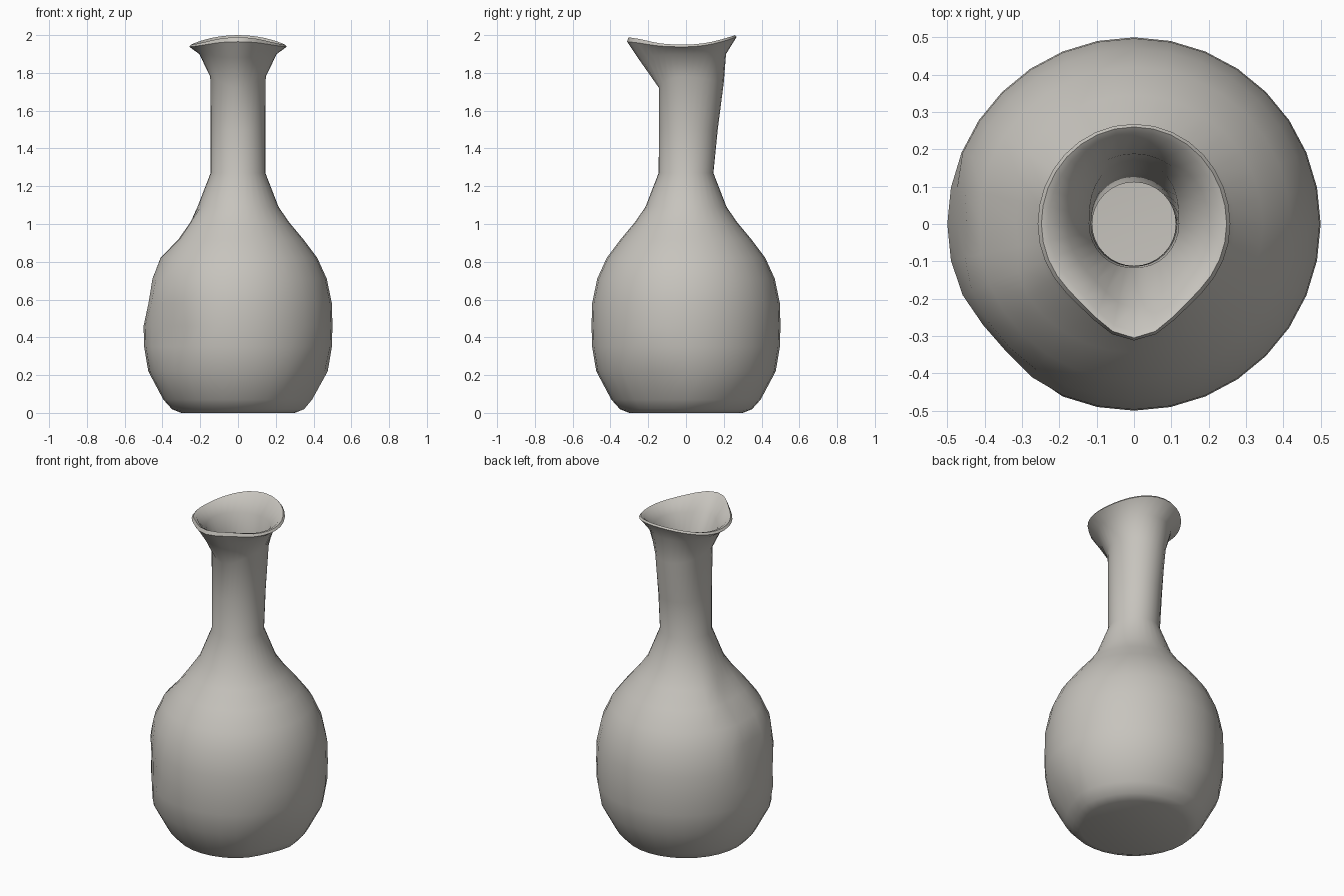
import bpy, bmesh, math
from mathutils import Vector

cube = bpy.data.objects.get("Cube")
if cube:
    bpy.data.objects.remove(cube, do_unlink=True)

SIDES = 32
clay = bpy.data.materials.new("warm grey clay")
clay.use_nodes = True
colour = (0.57, 0.55, 0.51, 1)
clay.diffuse_color = colour
clay.node_tree.nodes["Principled BSDF"].inputs["Base Color"].default_value = colour


def blend(front, side, back, s, power):
    """Value around the ring; s is -1 at the front and +1 at the back."""
    if s < 0:
        return side + (front - side) * abs(s) ** power
    return side + (back - side) * s * s


def ring(bm, radii, heights):
    verts = []
    for i in range(SIDES):
        a = 2 * math.pi * i / SIDES
        s = math.sin(a)
        r = blend(*radii, s, 12)
        z = blend(*heights, s, 3)
        verts.append(bm.verts.new((r * math.cos(a), r * s, z)))
    return verts


def plain(r, z):
    return (r, r, r), (z, z, z)


def dent(verts, centre, size, depth):
    """Push a worn patch of the wall towards the axis."""
    for v in verts:
        near = 1 - (v.co - Vector(centre)).length / size
        if near > 0:
            inward = Vector((-v.co.x, -v.co.y, 0)).normalized()
            v.co += inward * depth * min(1, 2 * near)


# Outer wall from foot to neck
rings = [plain(r, z) for r, z in [
    (0.30, 0), (0.35, 0.02), (0.395, 0.07), (0.475, 0.22), (0.497, 0.35),
    (0.50, 0.46), (0.497, 0.58), (0.47, 0.71), (0.42, 0.82), (0.345, 0.92),
    (0.27, 1.01), (0.215, 1.09), (0.145, 1.27)]]
outer_count = len(rings)

# Neck leaning out at the back, then the flared lip with a pouring spout
rings += [
    ((0.143, 0.145, 0.168), (1.50,) * 3),
    ((0.143, 0.147, 0.20), (1.72, 1.78, 1.75)),
    ((0.255, 0.205, 0.212), (1.88, 1.90, 1.90)),
    ((0.312, 0.258, 0.268), (1.965, 1.938, 1.99)),
    ((0.305, 0.248, 0.26), (1.988, 1.95, 2.0)),
    ((0.288, 0.23, 0.245), (1.978, 1.947, 1.988)),
]

# Inner wall back down to the floor
rings += [
    ((0.225, 0.178, 0.188), (1.89, 1.90, 1.89)),
    ((0.117, 0.12, 0.172), (1.72, 1.77, 1.74)),
    ((0.113, 0.115, 0.14), (1.50,) * 3),
]
rings += [plain(r, z) for r, z in [
    (0.112, 1.27), (0.185, 1.08), (0.315, 0.91), (0.39, 0.81), (0.44, 0.70),
    (0.467, 0.57), (0.47, 0.46), (0.467, 0.35), (0.445, 0.22), (0.37, 0.08),
    (0.33, 0.04), (0.28, 0.03)]]

bm = bmesh.new()
loops = [ring(bm, radii, heights) for radii, heights in rings]
for low, high in zip(loops, loops[1:]):
    for i in range(SIDES):
        j = (i + 1) % SIDES
        bm.faces.new((low[i], low[j], high[j], high[i]))
bm.faces.new(loops[0][::-1])
bm.faces.new(loops[-1])
bmesh.ops.recalc_face_normals(bm, faces=bm.faces)

# Worn patches: left and right belly, shoulder, and foot edge
outer = [v for loop in loops[:outer_count] for v in loop]
dent(outer, (-0.49, 0, 0.63), 0.15, 0.025)
dent(outer, (-0.33, 0, 0.92), 0.16, 0.03)
dent(outer, (-0.37, -0.33, 0.45), 0.2, 0.02)
dent(outer, (0.38, -0.18, 0.11), 0.2, 0.02)

mesh = bpy.data.meshes.new("jug")
bm.to_mesh(mesh)
bm.free()
mesh.materials.append(clay)
jug = bpy.data.objects.new("jug", mesh)
bpy.context.collection.objects.link(jug)
bpy.context.view_layer.objects.active = jug
jug.select_set(True)
bpy.ops.object.shade_smooth_by_angle(angle=math.radians(50))
